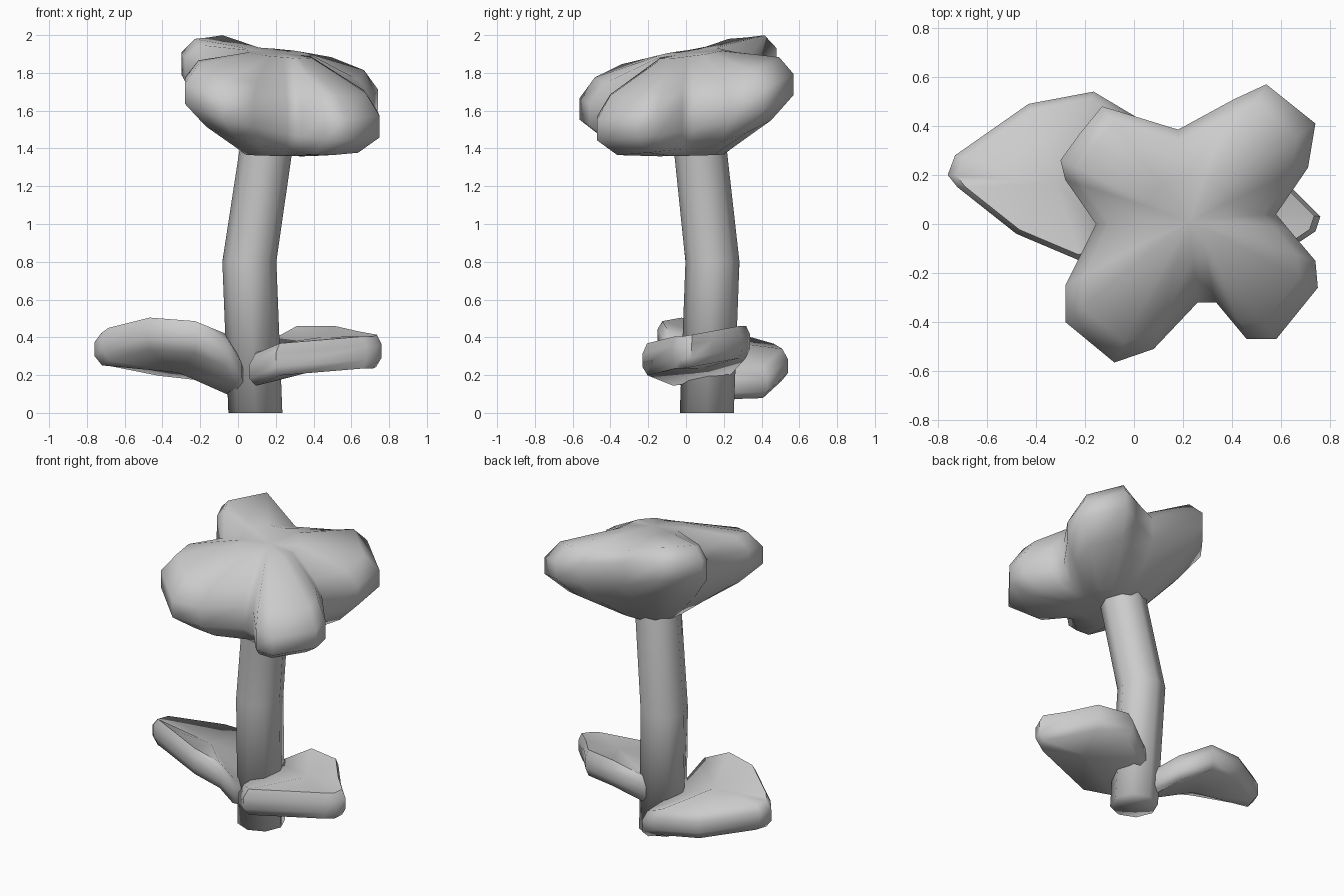
import bpy, bmesh, math
from mathutils import Vector

cube = bpy.data.objects.get("Cube")
if cube:
    bpy.data.objects.remove(cube)

grey = bpy.data.materials.new("plain grey")
grey.use_nodes = True
COLOR = (0.6, 0.6, 0.6, 1)
grey.diffuse_color = COLOR
grey.node_tree.nodes["Principled BSDF"].inputs["Base Color"].default_value = COLOR


def loft(name, rings, angle=60):
    """Skin a stack of closed rings and fan both ends."""
    bm = bmesh.new()
    loops = [[bm.verts.new(p) for p in ring] for ring in rings]
    n = len(loops[0])
    for a, b in zip(loops, loops[1:]):
        for i in range(n):
            j = (i + 1) % n
            bm.faces.new((a[i], a[j], b[j], b[i]))
    for loop in (loops[0], loops[-1]):
        hub = bm.verts.new(sum((v.co for v in loop), Vector()) / n)
        for i in range(n):
            bm.faces.new((loop[i], loop[(i + 1) % n], hub))
    bmesh.ops.recalc_face_normals(bm, faces=bm.faces)
    mesh = bpy.data.meshes.new(name)
    bm.to_mesh(mesh)
    bm.free()
    mesh.materials.append(grey)
    obj = bpy.data.objects.new(name, mesh)
    bpy.context.collection.objects.link(obj)
    bpy.ops.object.select_all(action="DESELECT")
    obj.select_set(True)
    bpy.context.view_layer.objects.active = obj
    bpy.ops.object.shade_smooth_by_angle(angle=math.radians(angle))
    return obj


# Stem: bent tube of eight sides
def stem_ring(x, y, z, r):
    turns = [math.tau * i / 8 for i in range(8)]
    return [(x + r * math.cos(t), y + r * math.sin(t), z) for t in turns]


loft("stem", [stem_ring(0.092, 0.11, 0, 0.143), stem_ring(0.06, 0.14, 0.8, 0.143),
              stem_ring(0.152, 0.073, 1.42, 0.14), stem_ring(0.17, 0.06, 1.6, 0.14)], 95)


# Leaves: thick tilted plates with rounded rims
def leaf(name, outline, thick):
    pts = [Vector(p) for p in outline]
    mid = sum(pts, Vector()) / len(pts)

    def ring(scale, lift):
        return [mid + (p - mid) * scale + Vector((0, 0, lift)) for p in pts]

    loft(name, [ring(0.91, -thick), ring(1, -thick * 0.45),
                ring(1, thick * 0.4), ring(0.92, thick)])


leaf("right_leaf", [(-0.76, 0.2, 0.34), (-0.73, 0.28, 0.34), (-0.43, 0.49, 0.28),
                    (-0.165, 0.54, 0.25), (0.02, 0.43, 0.15), (0.04, 0.12, 0.14),
                    (0.02, -0.06, 0.23), (-0.05, -0.11, 0.34), (-0.22, -0.15, 0.41),
                    (-0.48, -0.04, 0.43), (-0.72, 0.15, 0.37)], 0.085)
leaf("left_leaf", [(0.06, -0.08, 0.22), (0.2, -0.23, 0.28), (0.68, -0.07, 0.32),
                   (0.74, -0.03, 0.32), (0.76, 0.03, 0.33), (0.65, 0.14, 0.35),
                   (0.52, 0.3, 0.38), (0.3, 0.34, 0.38), (0.1, 0.24, 0.27)], 0.085)

# Flower head: four blunt petals, rings blend from the outline to a round hub
OUTLINE = [(0.63, -0.02), (0.58, 0.04), (0.71, 0.23), (0.74, 0.41), (0.54, 0.57),
           (0.41, 0.51), (0.18, 0.385), (-0.13, 0.48), (-0.22, 0.37), (-0.3, 0.26),
           (-0.28, 0.18), (-0.155, 0), (-0.28, -0.25), (-0.28, -0.4), (-0.08, -0.565),
           (0.08, -0.51), (0.26, -0.32), (0.335, -0.32), (0.46, -0.47),
           (0.58, -0.47), (0.75, -0.26), (0.74, -0.15)]
CENTRE = Vector((0.22, 0.02))


def head_ring(scale, round_mix, tip_lift, valley_lift, tilt=1):
    ring = []
    for p in OUTLINE:
        d = Vector(p) - CENTRE
        valley = min(1, max(0, (0.62 - d.length) / 0.26))
        d = d.lerp(d.normalized() * 0.48, round_mix) * scale
        z = 1.7 + tip_lift + (valley_lift - tip_lift) * valley
        if min(d) > 0.15:  # the back left petal droops
            z -= 0.03
        ring.append((CENTRE.x + d.x, CENTRE.y + d.y,
                     z + tilt * (0.25 * d.y - 0.2 * d.x)))
    return ring


loft("flower_head", [head_ring(0.4, 0.8, -0.335, -0.335, 0.1),
                     head_ring(0.8, 0.1, -0.18, -0.24),
                     head_ring(1, 0, -0.06, -0.13), head_ring(1, 0, 0.05, 0.02),
                     head_ring(0.86, 0, 0.15, 0.09),
                     head_ring(0.36, 0.8, 0.205, 0.205, 0.5)], 75)
